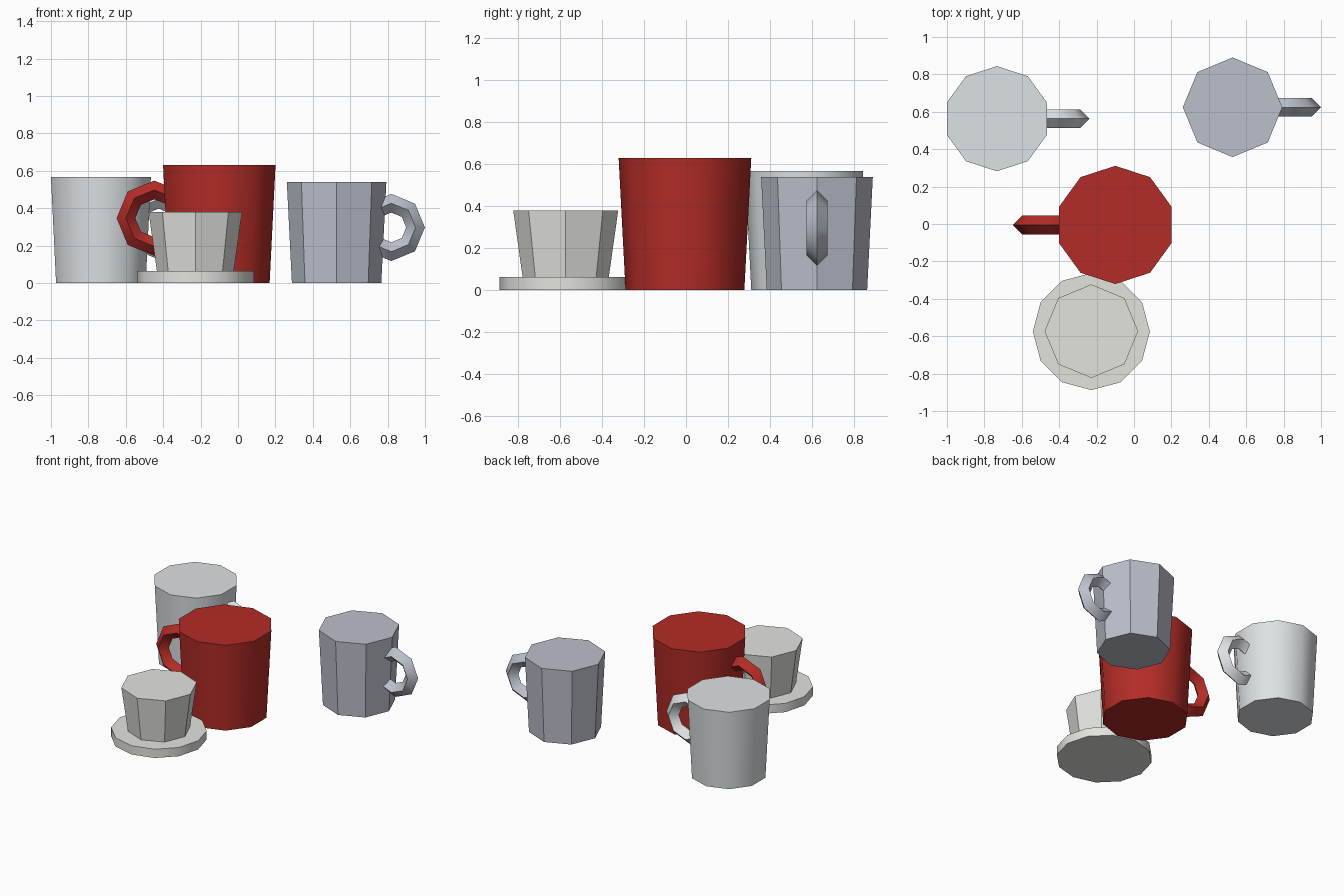
import bpy
import math

if "Cube" in bpy.data.objects:
    bpy.data.objects.remove(bpy.data.objects["Cube"])


def finish(name, mat):
    ob = bpy.context.object
    ob.name = name
    if mat:
        ob.data.materials.append(mat)
    # 10- and 12-sided walls shade smooth, 8-sided ones stay faceted
    bpy.ops.object.shade_smooth_by_angle(angle=math.radians(40))
    return ob


def body(name, sides, x, y, z, r_bottom, r_top, height, mat=None):
    bpy.ops.mesh.primitive_cone_add(vertices=sides, radius1=r_bottom, radius2=r_top,
                                    depth=height, location=(x, y, z + height / 2))
    return finish(name, mat)


def mug(name, sides, x, y, r_bottom, r_top, height, side, mat=None):
    body(name + "_body", sides, x, y, 0, r_bottom, r_top, height, mat)
    # ring handle sunk into the wall
    bpy.ops.mesh.primitive_torus_add(
        major_segments=8, minor_segments=4, major_radius=0.24 * height, minor_radius=0.05,
        location=(x + side * 1.1 * r_top, y, 0.55 * height), rotation=(math.pi / 2, 0, 0))
    finish(name + "_handle", mat)


def material(name, color):
    m = bpy.data.materials.new(name)
    m.diffuse_color = (*color, 1)
    m.use_nodes = True
    m.node_tree.nodes["Principled BSDF"].inputs["Base Color"].default_value = m.diffuse_color
    return m


red = material("red_glaze", (0.45, 0.025, 0.02))
white = material("white_glaze", (0.72, 0.76, 0.78))
grey = material("blue_grey_glaze", (0.5, 0.53, 0.6))
cream = material("cream_glaze", (0.77, 0.77, 0.73))

# Three mugs
mug("red_mug", 10, -0.10, -0.005, 0.283, 0.316, 0.63, -1, red)
mug("white_mug", 10, -0.733, 0.563, 0.252, 0.281, 0.567, 1, white)
mug("grey_mug", 8, 0.527, 0.624, 0.239, 0.266, 0.54, 1, grey)

# Small cup on a saucer
body("saucer", 12, -0.228, -0.575, 0, 0.313, 0.313, 0.063, cream)
body("small_cup", 8, -0.228, -0.573, 0.06, 0.205, 0.25, 0.32, cream)
